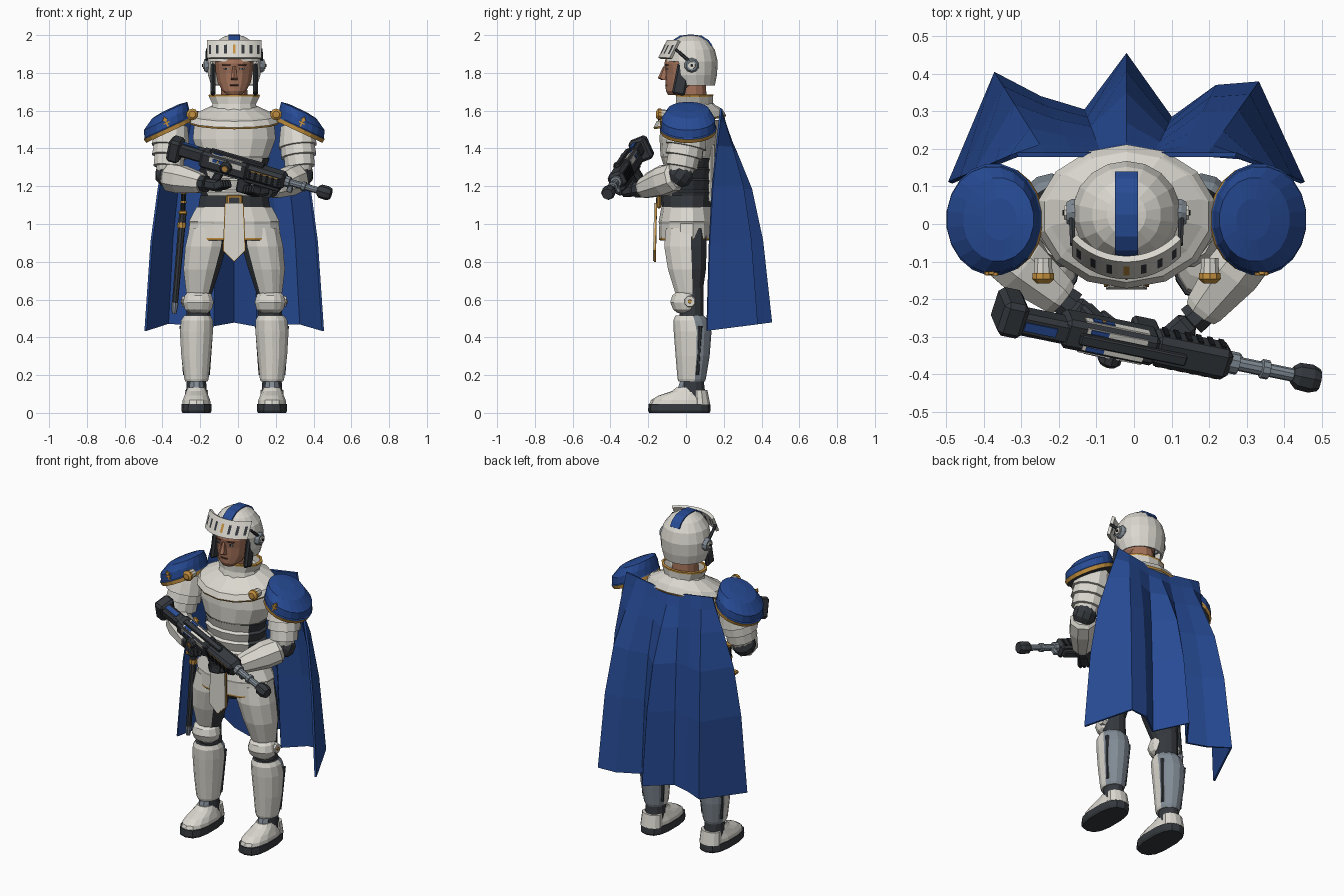
import bpy, bmesh
from math import sin, cos, pi, radians
from mathutils import Matrix, Vector

if "Cube" in bpy.data.objects:
    bpy.data.objects.remove(bpy.data.objects["Cube"])

COLOURS = {"ivory": (.70, .68, .62), "steel": (.22, .26, .30), "charcoal": (.035, .04, .047),
           "blue": (.02, .07, .30), "gold": (.55, .28, .05), "skin": (.36, .165, .10),
           "black": (.01, .011, .013), "umber": (.10, .042, .028)}
MATS = {}
for key, rgb in COLOURS.items():
    m = MATS[key] = bpy.data.materials.new(key)
    m.use_nodes = True
    m.diffuse_color = (*rgb, 1)
    m.node_tree.nodes["Principled BSDF"].inputs["Base Color"].default_value = (*rgb, 1)
BODY = Matrix.Translation((-.02, 0, 0))
MIRROR = Matrix.Scale(-1, 4, (1, 0, 0))
SIDES = (("left", BODY), ("right", BODY @ MIRROR))


def finish(name, bm, mats, M=BODY, rule=None, thick=0):
    mats = mats.split()
    bmesh.ops.recalc_face_normals(bm, faces=bm.faces)
    if rule:
        for f in bm.faces:
            f.material_index = mats.index(rule(f.calc_center_median(), f.normal))
    bm.transform(M)
    bmesh.ops.recalc_face_normals(bm, faces=bm.faces)
    me = bpy.data.meshes.new(name)
    bm.to_mesh(me)
    bm.free()
    for k in mats:
        me.materials.append(MATS[k])
    ob = bpy.data.objects.new(name, me)
    bpy.context.collection.objects.link(ob)
    if thick:
        mod = ob.modifiers.new("thickness", "SOLIDIFY")
        mod.thickness, mod.offset = thick, 0
    return ob


def loft(name, rings, mats, M=BODY, n=12, rule=None, caps=True, sq=1, drop=None, thick=0):
    """Stack of oval rings (x, y, z, rx, ry)."""
    bm = bmesh.new()
    power = lambda v: abs(v) ** sq * (1 if v > 0 else -1)
    rows = [[bm.verts.new((x + rx * power(cos((i + .5) * 2 * pi / n)),
                           y + ry * power(sin((i + .5) * 2 * pi / n)), z)) for i in range(n)]
            for x, y, z, rx, ry in rings]
    for a, b in zip(rows, rows[1:]):
        for i in range(n):
            bm.faces.new((a[i], a[(i + 1) % n], b[(i + 1) % n], b[i]))
    if caps:
        bm.faces.new(rows[0])
    if caps or drop:
        bm.faces.new(rows[-1])
    if drop:
        bmesh.ops.delete(bm, geom=[f for f in bm.faces if drop(f.calc_center_median())], context="FACES")
    return finish(name, bm, mats, M, rule, thick)


def box(name, c, s, mat, M=BODY, bev=0, rot=None):
    bm = bmesh.new()
    bmesh.ops.create_cube(bm, size=1)
    bm.transform(Matrix.Diagonal((*s, 1)))
    if bev:
        bmesh.ops.bevel(bm, geom=bm.edges[:], offset=bev, segments=1, affect="EDGES")
    bm.transform(Matrix.Translation(c) @ (rot or Matrix()))
    return finish(name, bm, mat, M)


def limb(name, a, b, profile, mats, M=BODY, n=10, rule=None, flat=1):
    """Round part from a to b; profile lists (fraction, radius)."""
    a, d = Vector(a), Vector(b) - Vector(a)
    aim = Matrix.Translation(a) @ d.to_track_quat("Z", "Y").to_matrix().to_4x4()
    return loft(name, [(0, 0, t * d.length, r, r * flat) for t, r in profile], mats, M @ aim, n, rule)


def sheet(name, rows, mats, M=BODY, thick=0, pick=None):
    """Grid of quads through rows of points."""
    bm = bmesh.new()
    vs = [[bm.verts.new(p) for p in r] for r in rows]
    names = mats.split()
    for j in range(len(vs) - 1):
        for i in range(len(vs[0]) - 1):
            f = bm.faces.new((vs[j][i], vs[j][i + 1], vs[j + 1][i + 1], vs[j + 1][i]))
            f.material_index = names.index(pick(i, j)) if pick else 0
    return finish(name, bm, mats, M, None, thick)


# Head, face and neck
loft("neck", [(0, .04, 1.58, .075, .08), (0, .03, 1.76, .07, .075)], "skin")
loft("head", [(0, -.065, 1.682, .035, .03), (0, -.045, 1.705, .065, .062), (0, -.01, 1.75, .09, .098),
              (0, 0, 1.80, .1, .108), (0, 0, 1.85, .105, .115), (0, .01, 1.92, .1, .105)], "skin", n=14)
loft("nose", [(0, -.11, 1.762, .02, .018), (0, -.122, 1.772, .02, .028), (0, -.108, 1.835, .009, .012)], "skin", n=6)
box("mouth", (0, -.104, 1.735), (.045, .012, .008), "umber", bev=.002)
loft("chin", [(0, -.078, 1.685, .022, .02), (0, -.078, 1.72, .026, .025)], "skin", n=8)
for s, M in SIDES:
    turn = Matrix.Rotation(.25, 4, "Z")
    box(s + "_brow", (.042, -.104, 1.842), (.045, .012, .006), "umber", M, .002, turn)
    box(s + "_eye", (.042, -.102, 1.822), (.026, .008, .009), "steel", M, 0, turn)
    box(s + "_pupil", (.042, -.105, 1.822), (.01, .006, .009), "black", M, 0, turn)
    box(s + "_cheek_strap", (.113, -.025, 1.765), (.026, .07, .165), "charcoal", M, .01, Matrix.Rotation(-.2, 4, "X"))
    limb(s + "_ear_disc", (.115, .03, 1.84), (.16, .03, 1.84), [(0, .042), (.7, .038), (1, .03)], "steel", M)
    limb(s + "_ear_cap", (.15, .03, 1.84), (.166, .03, 1.84), [(0, .022), (1, .02)], "ivory", M, 8)
    limb(s + "_ear_bolt", (.16, .03, 1.84), (.17, .03, 1.84), [(0, .009), (1, .008)], "black", M, 6)
    limb(s + "_visor_arm", (.146, .02, 1.86), (.143, -.055, 1.925), [(0, .009), (1, .008)], "charcoal", M, 6)

# Helmet with crest stripe and raised visor
loft("helmet", [(0, .035, 1.735, .118, .112), (0, .03, 1.79, .135, .128), (0, .03, 1.86, .138, .132),
                (0, .027, 1.92, .122, .12), (0, .025, 1.965, .088, .09), (0, .025, 1.988, .05, .055),
                (0, .025, 1.995, .015, .02)], "ivory", n=18, caps=False, thick=.012,
     drop=lambda c: c.y < -.03 and c.z < 1.86)
crest = [(-.098, 1.925), (-.068, 1.97), (-.032, 1.993), (.025, 2.0), (.082, 1.993), (.118, 1.97), (.137, 1.943)]
sheet("crest_stripe", [[(x, y, z) for x in (-.031, .031)] for y, z in crest], "blue", thick=.008)
arc = [radians(-46 + 92 * i / 21) for i in range(22)]
sheet("visor", [[(.193 * sin(a), .1 + dy - .193 * cos(a), z) for a in arc]
                for z, dy in ((1.877, -.046), (1.898, -.036), (1.945, -.013), (1.97, 0))],
      "ivory charcoal gold", thick=.018,
      pick=lambda i, j: "ivory" if j != 1 or i % 3 != 1 else "gold" if i == 10 else "charcoal")

# Collar, gorget and torso; the gorget rises toward the back
loft("collar", [(0, .045, 1.60, .118, .105), (0, .045, 1.635, .112, .095), (0, .045, 1.675, .132, .095),
                (0, .045, 1.685, .134, .096)], "ivory gold", caps=False, thick=.014,
     rule=lambda c, n: "gold" if c.z > 1.675 else "ivory")
rise = Matrix(((1, 0, 0, 0), (0, 1, 0, 0), (0, .17, 1, 0), (0, 0, 0, 1)))
loft("gorget", [(0, .02, 1.53, .238, .188), (0, .02, 1.54, .241, .192), (0, .02, 1.57, .224, .176),
                (0, .03, 1.577, .207, .162), (0, .035, 1.603, .15, .12), (0, .04, 1.62, .112, .1)],
     "ivory gold", BODY @ rise, 14, lambda c, n: "gold" if c.z < 1.539 and abs(n.z) < .9 else "ivory")
loft("chest_plate", [(0, .01, 1.33, .16, .13), (0, .01, 1.36, .19, .145), (0, .015, 1.45, .225, .155),
                     (0, .02, 1.55, .215, .155)], "ivory", n=14)
loft("abdomen", [(0, .01, z, .165 + .05 * (z - 1.1) + d, .125 + d) for k in range(4)
                 for z, d in ((1.12 + .06 * k, 0), (1.17 + .06 * k, .016))], "ivory charcoal", n=14,
     rule=lambda c, n: "ivory" if c.y < -.075 else "charcoal")
box("back_plate", (0, .135, 1.27), (.22, .03, .32), "ivory", bev=.012)
loft("belt", [(0, .005, 1.085, .195, .135), (0, .005, 1.15, .185, .14)], "charcoal", n=14)
box("belt_buckle", (0, -.143, 1.118), (.085, .02, .07), "gold", bev=.006)
box("buckle_centre", (0, -.152, 1.118), (.055, .012, .042), "charcoal")
loft("waist_guard", [(0, .005, 1.0, .24, .147), (0, .005, 1.012, .247, .15), (0, .005, 1.09, .205, .135)], "ivory", n=14)
loft("hip_guard", [(0, .003, .912, .24, .136), (0, .003, .915, .252, .145), (0, .003, .925, .253, .146),
                   (0, .005, 1.02, .24, .146)], "ivory gold charcoal", n=14,
     rule=lambda c, n: "charcoal" if n.z < -.9 else "gold" if c.z < .922 else "ivory")
loft("pelvis", [(0, .01, .86, .07, .08), (0, .01, .95, .2, .12)], "charcoal")
for name, mat, e, y in (("tabard_trim", "gold", .005, -.164), ("tabard", "ivory", 0, -.17)):
    bm = bmesh.new()
    outline = [(-.055, .86), (0, .805 - e), (.055, .86), (.045, 1.11), (-.045, 1.11)]
    bm.faces.new([bm.verts.new((x + (e if x > 0 else -e if x else 0), y + .04 * max(0, z - .95), z)) for x, z in outline])
    finish(name, bm, mat, thick=.009)

# Legs and boots
for s, M in SIDES:
    loft(s + "_thigh", [(.187, .02, .60, .058, .062), (.185, .015, .64, .072, .076), (.172, .005, .76, .1, .104),
                        (.15, -.003, .88, .113, .116), (.135, 0, .98, .105, .11)], "ivory charcoal", M,
         rule=lambda c, n: "charcoal" if n.y > .3 or n.x < -.8 else "ivory")
    loft(s + "_knee_joint", [(.19, .03, .5, .066, .066), (.19, .03, .66, .062, .066)], "charcoal", M)
    loft(s + "_knee_guard", [(.19, .0, .528, .05, .045), (.19, -.005, .548, .074, .066), (.19, -.008, .585, .084, .078),
                             (.19, -.005, .622, .074, .07), (.19, .005, .648, .05, .046)], "ivory", M)
    limb(s + "_knee_disc", (.25, .02, .59), (.276, .02, .59), [(0, .034), (1, .028)], "ivory", M, 8)
    limb(s + "_knee_bolt", (.27, .02, .59), (.281, .02, .59), [(0, .013), (1, .01)], "gold", M, 6)
    loft(s + "_greave", [(.2, .03, .165, .06, .07), (.2, .03, .18, .066, .075), (.202, .035, .3, .08, .09),
                         (.2, .035, .43, .09, .1), (.197, .025, .49, .086, .092), (.195, .02, .515, .072, .076)],
         "ivory steel charcoal", M, 14,
         lambda c, n: "charcoal" if n.z > .9 else "steel" if n.y > .3 else "ivory")
    for x in (.122, .278):
        limb(s + "_greave_seam", (.2 + (x - .2) * .8, .06, .2), (x, .075, .46), [(0, .009), (1, .012)], "charcoal", M, 6)
    loft(s + "_ankle", [(.2, .04, .07, .06, .068), (.2, .035, .18, .052, .06)], "charcoal", M)
    loft(s + "_boot", [(.2, -.035, .045, .077, .16), (.2, -.033, .068, .074, .152), (.2, -.02, .092, .064, .125),
                       (.2, .01, .115, .055, .085), (.2, .015, .135, .045, .065)], "ivory", M, 14, sq=.85)
    loft(s + "_instep_guard", [(.2, -.005, .12, .04, .045), (.2, .005, .165, .034, .04)], "steel", M, 8)
    loft(s + "_heel_guard", [(.2, .075, .045, .068, .055), (.2, .07, .12, .062, .045)], "ivory", M)
    loft(s + "_sole", [(.2, -.035, 0, .076, .16), (.2, -.035, .012, .082, .166), (.2, -.035, .048, .08, .163)],
         "charcoal", M, 14, sq=.75)

# Shoulders and upper arms
for s, M in SIDES:
    P = M @ Matrix.Translation((.347, .012, 1.492)) @ Matrix.Rotation(radians(25), 4, "Y")
    loft(s + "_pauldron", [(0, 0, -.006, .136, .146), (0, 0, .016, .14, .15), (-.003, 0, .021, .136, .145),
                           (-.015, 0, .06, .134, .142), (-.052, 0, .098, .104, .112), (-.06, 0, .106, .05, .055)],
         "blue gold charcoal", P, 20,
         lambda c, n: "charcoal" if n.z < -.9 else "gold" if c.z < .018 else "blue")
    box(s + "_emblem_stem", (-.008, -.144, .05), (.009, .008, .055), "gold", P)
    box(s + "_emblem_bar", (-.008, -.145, .045), (.034, .008, .009), "gold", P)
    box(s + "_emblem_leaf", (-.008, -.143, .063), (.02, .008, .02), "gold", P, 0, Matrix.Rotation(pi / 4, 4, "Y"))
    limb(s + "_cape_post", (.222, -.09, 1.58), (.222, -.135, 1.58), [(0, .024), (1, .026)], "ivory", M)
    limb(s + "_cape_clasp", (.222, -.13, 1.58), (.222, -.158, 1.58), [(0, .03), (.6, .031), (1, .018)], "gold", M)
    limb(s + "_upper_arm", (.325, .02, 1.52), (.352, -.03, 1.26),
         [(0, .08), (.18, .09), (.42, .102), (.43, .09), (.62, .094), (.63, .08), (.84, .08), (.85, .066), (1, .055)],
         "ivory", M, 12, flat=1.1)
    limb(s + "_elbow", (.355, .0, 1.30), (.35, -.06, 1.22), [(0, .045), (.3, .066), (.7, .066), (1, .045)], "charcoal", M)

# Forearms and gloves gripping the weapon
for s, elbow, wrist, hand in (("right", (-.355, -.05, 1.25), (-.17, -.2, 1.215), (-.1, -.255, 1.205)),
                              ("left", (.345, -.05, 1.25), (.2, -.235, 1.185), (.125, -.3, 1.175))):
    limb(s + "_gauntlet", elbow, wrist, [(0, .06), (.08, .077), (.4, .08), (.92, .058), (1, .05)], "ivory", n=8)
    limb(s + "_cuff", wrist, hand, [(-.1, .042), (.35, .045)], "charcoal", n=8)
    aim = BODY @ Matrix.Translation(hand) @ (Vector(hand) - Vector(wrist)).to_track_quat("X", "Z").to_matrix().to_4x4()
    box(s + "_palm", (-.01, 0, 0), (.1, .07, .06), "charcoal", aim, .014)
    for k in range(4):
        box(s + "_finger", (.045, -.03 + .022 * k, .008), (.06, .019, .045), "charcoal", aim, .006, Matrix.Rotation(-.4, 4, "Y"))

# Rifle, built along its own x axis
ax = Vector((.83, -.17, -.24)).normalized()
az = Vector((0, -.4, 1))
az = (az - ax * az.dot(ax)).normalized()
G = Matrix((ax, az.cross(ax), az)).transposed().to_4x4()
G.translation = (.045, -.325, 1.287)
for name, c, s, mat, bev in (
        ("stock_butt", (-.4, .01, -.005), (.07, .1, .125), "charcoal", .014),
        ("stock_bar", (-.3, 0, .01), (.18, .065, .07), "charcoal", .012),
        ("stock_stripe", (-.32, 0, .045), (.09, .025, .008), "blue", 0),
        ("receiver", (-.12, 0, 0), (.27, .085, .095), "charcoal", .014),
        ("receiver_rail", (-.06, 0, .052), (.3, .03, .02), "charcoal", .004),
        ("receiver_base", (-.12, 0, -.045), (.2, .05, .03), "steel", .006),
        ("handguard", (.11, 0, 0), (.22, .088, .085), "charcoal", .016),
        ("handguard_line", (.11, -.043, .02), (.16, .006, .006), "gold", 0),
        ("barrel_shroud", (.1, 0, -.05), (.2, .045, .03), "charcoal", .006),
        ("magazine", (0, .005, -.085), (.07, .042, .1), "charcoal", .008),
        ("front_sight", (.25, 0, -.03), (.03, .02, .05), "steel", .004)):
    box("rifle_" + name, c, s, mat, G, bev)
for y in (-.042, .042):
    box("rifle_white_panel", (-.11, y, .02), (.18, .008, .028), "ivory", G)
    box("rifle_blue_panel", (-.15, y * 1.1, .02), (.06, .006, .018), "blue", G)
    box("rifle_gold_mark", (-.15, y * 1.14, .02), (.01, .006, .012), "gold", G)
    box("rifle_upper_panel", (-.11, y * .6, .046), (.17, .014, .008), "ivory", G)
    box("rifle_upper_blue", (-.16, y * .6, .049), (.05, .012, .008), "blue", G)
    for k in range(6):
        box("rifle_vent", (.03 + .032 * k, y * 1.05, -.005), (.014, .008, .05), "black", G)
box("rifle_grip", (-.15, .01, -.09), (.045, .04, .11), "charcoal", G, .008, Matrix.Rotation(.3, 4, "Y"))
limb("rifle_scope", (-.1, -.03, .005), (-.1, -.075, .005), [(0, .032), (.8, .032), (1, .024)], "charcoal", G)
limb("rifle_scope_cap", (-.1, -.07, .005), (-.1, -.079, .005), [(0, .018), (1, .016)], "gold", G, 8)
limb("rifle_barrel", (.2, 0, 0), (.42, 0, 0), [(0, .03), (.2, .03), (.21, .019), (.5, .019), (.51, .026), (.6, .026), (.61, .018), (1, .018)], "steel", G)
limb("rifle_muzzle", (.4, 0, 0), (.474, 0, 0), [(0, .024), (.2, .036), (.7, .038), (1, .03)], "charcoal", G, 8)

# Sheathed sword at the right hip
top, tip = Vector((-.272, -.01, 1.06)), Vector((-.318, .0, .53))
limb("scabbard", top, tip, [(0, .02), (.9, .016), (1, .01)], "charcoal", n=8)
limb("scabbard_tip", top, tip, [(.9, .02), (1.01, .012)], "steel", n=8)
limb("scabbard_band", top, tip, [(.1, .024), (.15, .024)], "gold", n=8)
box("sword_guard", top, (.045, .11, .022), "gold", bev=.006)
hilt = top + Vector((.008, 0, .17))
limb("sword_hilt", top, hilt, [(0, .014), (1, .015)], "black", n=8)
limb("sword_pommel", hilt, hilt + Vector((0, 0, .03)), [(0, .015), (.5, .023), (1, .012)], "gold", n=8)
for t in (.3, .6):
    limb("hilt_ring", top, hilt, [(t, .018), (t + .06, .018)], "gold", n=8)

# Pleated cape, its top edge dipping under the gorget
hem = [(-.47, .11), (-.35, .4), (-.23, .335), (-.11, .3), (0, .45), (.12, .28), (.24, .365), (.35, .375), (.47, .11)]
rows = []
for h, u in ((1, 0), (.94, .1), (.83, .3), (.65, .6), (.4, .82), (0, 1)):
    row = []
    for x, y in hem:
        low, high = .42 + .13 * y, 1.565 + .1 * abs(x)
        row.append((x * (.62 + .38 * u), .185 * (1 - u) + y * u, low + (high - low) * h))
    rows.append(row)
sheet("cape", rows, "blue", thick=.012)
